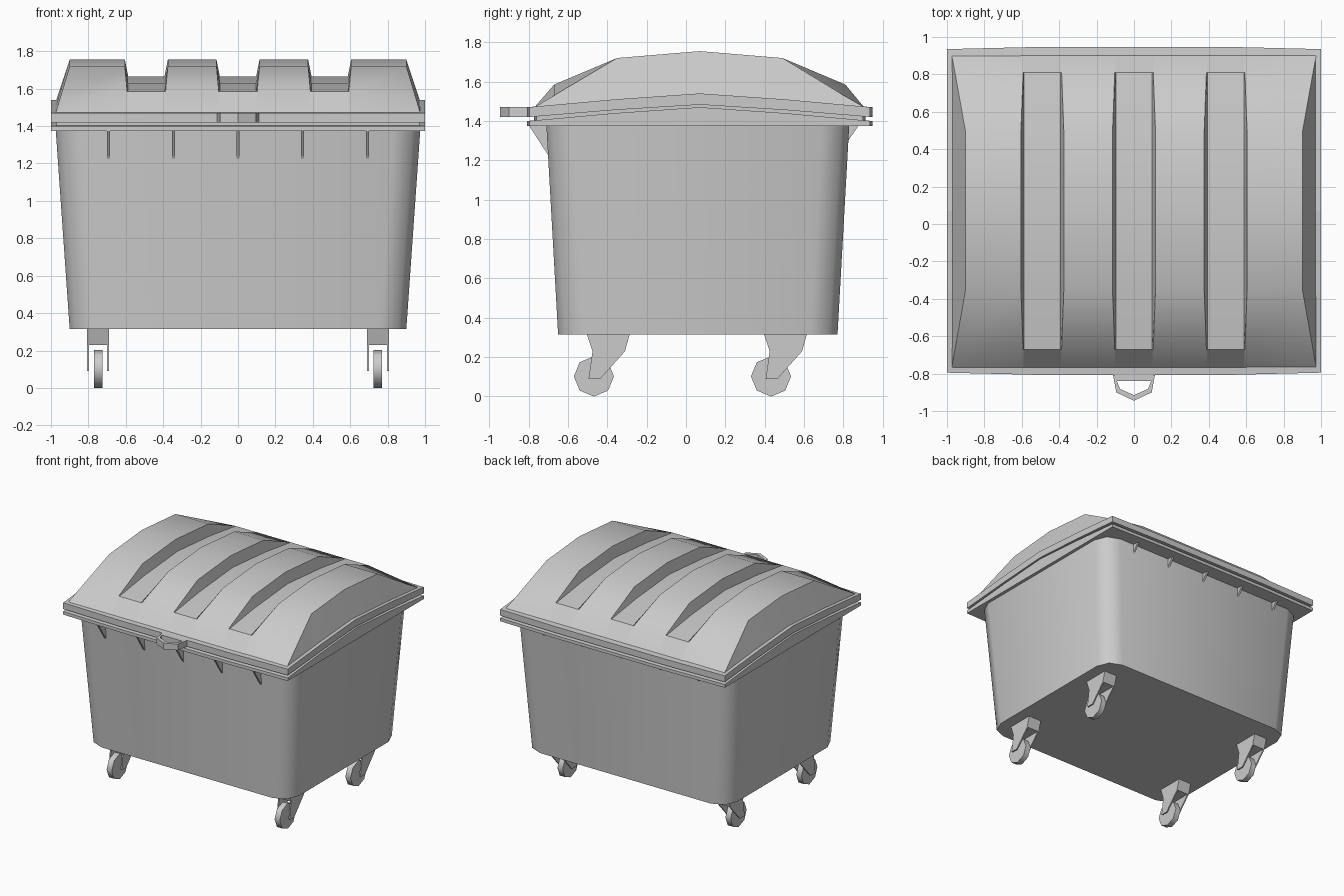
import bpy, bmesh, math

if "Cube" in bpy.data.objects:
    bpy.data.objects.remove(bpy.data.objects["Cube"])

CY = 0.07  # middle of the lid and rims in depth


def finish(name, bm, angle=None):
    bmesh.ops.recalc_face_normals(bm, faces=bm.faces)
    me = bpy.data.meshes.new(name)
    bm.to_mesh(me)
    bm.free()
    ob = bpy.data.objects.new(name, me)
    bpy.context.collection.objects.link(ob)
    if angle:
        bpy.ops.object.select_all(action='DESELECT')
        ob.select_set(True)
        bpy.context.view_layer.objects.active = ob
        bpy.ops.object.shade_smooth_by_angle(angle=math.radians(angle))
    return ob


def loft(bm, rings, caps=True):
    """Join closed rings of points with quads."""
    vs = [[bm.verts.new(p) for p in r] for r in rings]
    n = len(vs[0])
    for a, b in zip(vs, vs[1:]):
        for i in range(n):
            bm.faces.new((a[i], a[(i + 1) % n], b[(i + 1) % n], b[i]))
    if caps:
        bm.faces.new(vs[0])
        bm.faces.new(vs[-1])


def plate(bm, yz, x0, x1):
    """Side profile extruded along x."""
    loft(bm, [[(x, y, z) for y, z in yz] for x in (x0, x1)])


def rise(y):
    d = abs(y - CY)
    return 0.07 - 0.03 * d / 0.43 if d < 0.43 else max(0, 0.04 * (0.87 - d) / 0.44)


# tapered tub with rounded corners
def rounded(hx, y0, y1, z, r=0.14, seg=2):
    pts = []
    for k, (cx, cy) in enumerate([(hx - r, y1 - r), (r - hx, y1 - r), (r - hx, y0 + r), (hx - r, y0 + r)]):
        for i in range(seg + 1):
            a = math.pi / 2 * (k + i / seg)
            pts.append((cx + r * math.cos(a), cy + r * math.sin(a), z))
    return pts


bm = bmesh.new()
loft(bm, [rounded(0.90, -0.65, 0.77, 0.315), rounded(0.975, -0.71, 0.83, 1.385)])
finish("tub", bm, 50)


# arched rims: tub rim, inner seal and lid rim
def rim(name, hx, hy, bottom, top, arch_bottom):
    rings = []
    for x, bow in ((-hx, 0), (-hx / 2, 0.012), (hx / 2, 0.012), (hx, 0)):
        ys = [CY - hy - bow, CY - 0.43, CY, CY + 0.43, CY + hy + bow]
        rings.append([(x, y, bottom + rise(y) * arch_bottom) for y in ys]
                     + [(x, y, top + rise(y)) for y in reversed(ys)])
    bm = bmesh.new()
    loft(bm, rings)
    finish(name, bm)


rim("tub_rim", 1.0, 0.865, 1.375, 1.40, 0)
rim("rim_seal", 0.97, 0.83, 1.39, 1.43, 0.2)
rim("lid_rim", 1.0, 0.865, 1.42, 1.47, 0.9)

# domed lid with three grooves: y, z, groove floor z, end x, end z
rows = [(-0.77, 1.47, 1.47, 0.975, 1.47), (-0.67, 1.585, 1.585, 0.957, 1.53),
        (-0.35, 1.72, 1.63, 0.90, 1.72), (0.07, 1.755, 1.665, 0.90, 1.755),
        (0.49, 1.72, 1.63, 0.90, 1.72), (0.81, 1.585, 1.585, 0.957, 1.525),
        (0.905, 1.47, 1.47, 0.975, 1.47)]
bm = bmesh.new()
grid = []
for y, z, floor, ex, ez in rows:
    w = 0.115 if floor < z else 0.103
    line = [(-0.975, y, 1.46 + rise(y)), (-ex, y, ez)]
    for c in (-0.49, 0, 0.49):
        line += [(c - w, y, z), (c - 0.097, y, floor), (c + 0.097, y, floor), (c + w, y, z)]
    line += [(ex, y, ez), (0.975, y, 1.46 + rise(y))]
    grid.append([bm.verts.new(p) for p in line])
for a, b in zip(grid, grid[1:]):
    for i in range(len(a) - 1):
        bm.faces.new((a[i], a[i + 1], b[i + 1], b[i]))
finish("lid", bm, 32)

# front handle loop
outer = [(-0.115, -0.79), (-0.095, -0.90), (0, -0.945), (0.095, -0.90), (0.115, -0.79)]
inner = [(-0.092, -0.84), (-0.075, -0.882), (0, -0.915), (0.075, -0.882), (0.092, -0.84)]
bm = bmesh.new()
loft(bm, [[(*o, 1.42), (*o, 1.47), (*i, 1.47), (*i, 1.42)] for o, i in zip(outer, inner)])
plate(bm, [(-0.79, 1.42), (-0.79, 1.47), (-0.84, 1.47), (-0.84, 1.42)], -0.104, 0.104)
finish("handle", bm)

# stiffening ribs under the rim, front and back
for side, prof in (("front", [(-0.80, 1.38), (-0.69, 1.38), (-0.69, 1.21)]),
                   ("back", [(0.88, 1.38), (0.81, 1.38), (0.81, 1.28)])):
    bm = bmesh.new()
    for k in range(-2, 3):
        plate(bm, prof, k * 0.346 - 0.008, k * 0.346 + 0.008)
    finish(side + "_ribs", bm)

# casters
block = [(-0.505, 0.32), (-0.285, 0.32), (-0.31, 0.23), (-0.475, 0.23)]
fork = [(-0.475, 0.23), (-0.31, 0.23), (-0.435, 0.09), (-0.495, 0.09)]
for sx in (-1, 1):
    for dy, end in ((0, "front"), (0.9, "back")):
        tag = end + ("_left" if sx < 0 else "_right")
        cx = sx * 0.748
        bm = bmesh.new()
        plate(bm, [(y + dy, z) for y, z in block], cx - 0.058, cx + 0.058)
        for s in (-1, 1):
            plate(bm, [(y + dy, z) for y, z in fork], cx + s * 0.058, cx + s * 0.048)
        finish(tag + "_caster_fork", bm)
        bm = bmesh.new()
        wheel = [(-0.468 + dy + 0.102 * math.sin(k * math.pi / 4), 0.102 - 0.102 * math.cos(k * math.pi / 4))
                 for k in range(8)]
        plate(bm, wheel, cx - 0.023, cx + 0.023)
        finish(tag + "_wheel", bm, 50)
